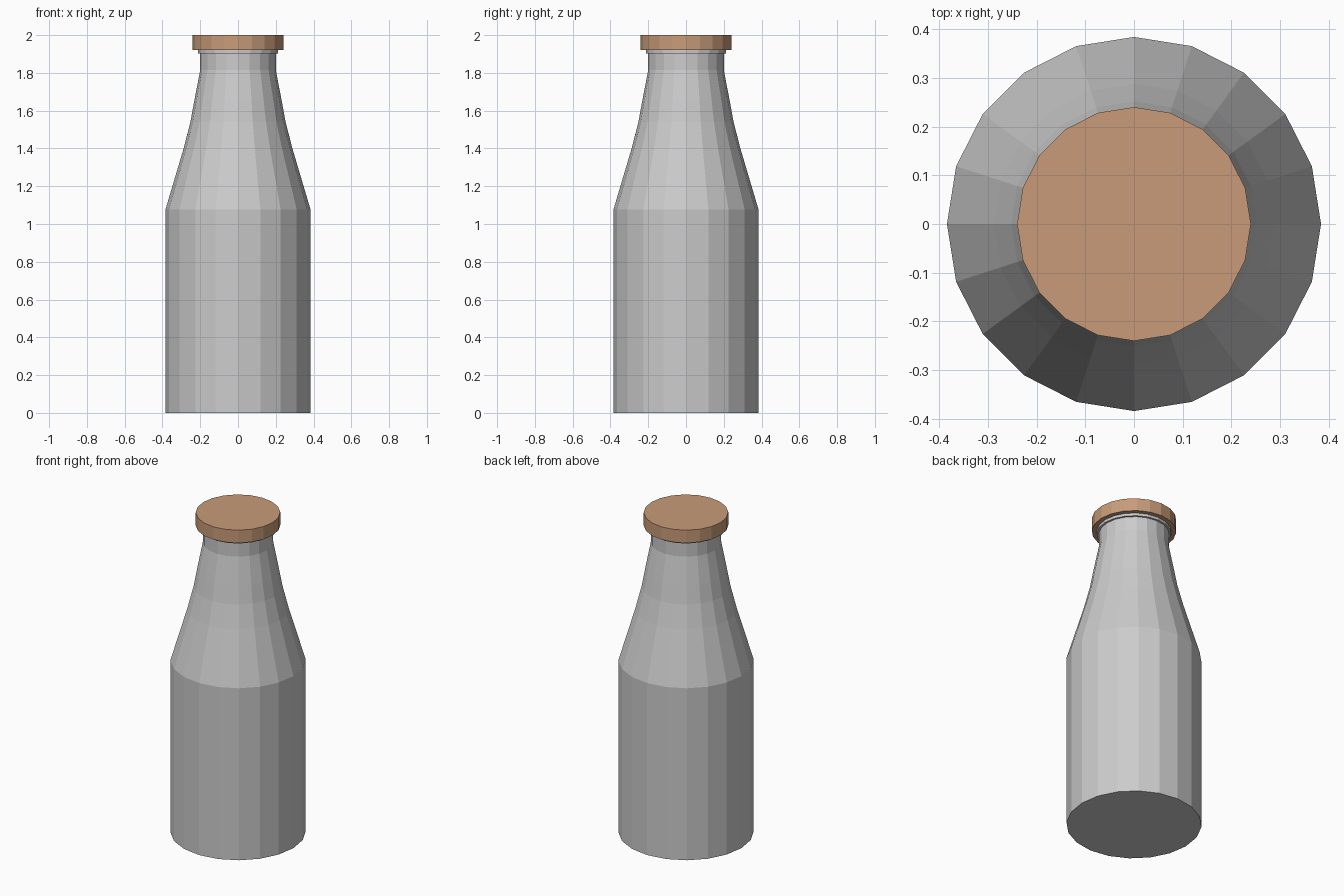
import bpy, bmesh
from math import cos, sin, tau

if "Cube" in bpy.data.objects:
    bpy.data.objects.remove(bpy.data.objects["Cube"])

SIDES = 20


def lathe(name, profile):
    """Flat-shaded closed solid turned from (radius, z) points, bottom to top."""
    bm = bmesh.new()
    rings = [[bm.verts.new((r * cos(tau * i / SIDES), r * sin(tau * i / SIDES), z))
              for i in range(SIDES)] for r, z in profile]
    for low, high in zip(rings, rings[1:]):
        for i in range(SIDES):
            j = (i + 1) % SIDES
            bm.faces.new((low[i], low[j], high[j], high[i]))
    bm.faces.new(rings[0][::-1])
    bm.faces.new(rings[-1])
    mesh = bpy.data.meshes.new(name)
    bm.to_mesh(mesh)
    bm.free()
    obj = bpy.data.objects.new(name, mesh)
    bpy.context.collection.objects.link(obj)
    return obj


# Bottle: straight body, sloped shoulder, neck and small lip
lathe("bottle", [(0.384, 0), (0.384, 1.077), (0.288, 1.40), (0.252, 1.54),
                 (0.232, 1.65), (0.2, 1.815), (0.2, 1.903),
                 (0.212, 1.903), (0.212, 1.925)])

# Cap
cap = lathe("cap", [(0.24, 1.92), (0.24, 2.0)])
tan = bpy.data.materials.new("cap_tan")
tan.diffuse_color = (0.58, 0.33, 0.19, 1)
tan.use_nodes = True
tan.node_tree.nodes["Principled BSDF"].inputs["Base Color"].default_value = tan.diffuse_color
cap.data.materials.append(tan)
